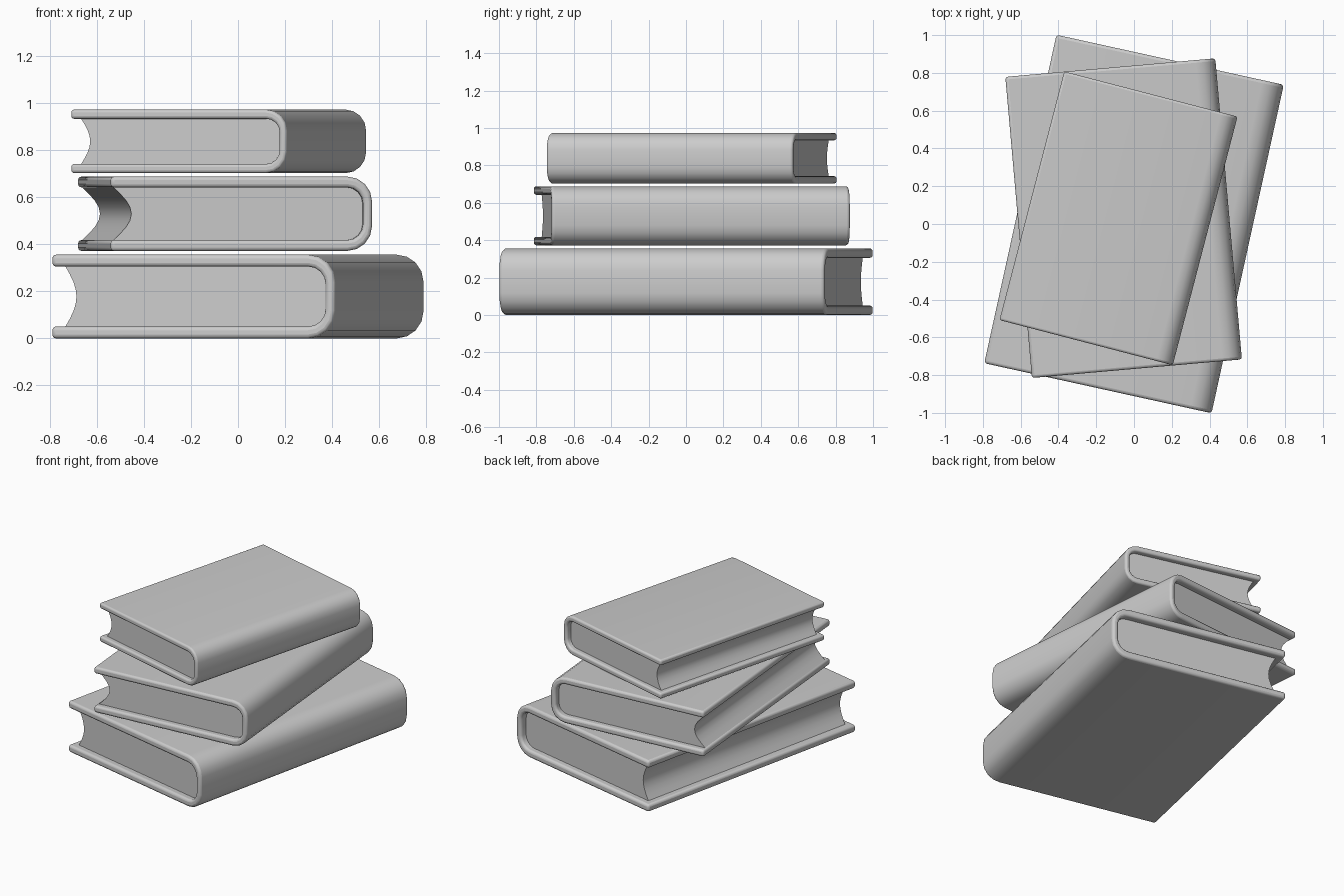
import bpy, bmesh
from math import radians, sin, cos, pi

if "Cube" in bpy.data.objects:
    bpy.data.objects.remove(bpy.data.objects["Cube"])


def arc(cx, cz, r, a0, a1, n):
    return [(cx + r * cos(radians(a0 + (a1 - a0) * i / n)),
             cz + r * sin(radians(a0 + (a1 - a0) * i / n))) for i in range(n + 1)]


def extrude(name, profile, length):
    """Extrude an x-z outline along y, centred on y = 0."""
    bm = bmesh.new()
    face = bm.faces.new([bm.verts.new((x, -length / 2, z)) for x, z in profile])
    out = bmesh.ops.extrude_face_region(bm, geom=[face])
    bmesh.ops.translate(bm, vec=(0, length, 0),
                        verts=[v for v in out["geom"] if isinstance(v, bmesh.types.BMVert)])
    bmesh.ops.recalc_face_normals(bm, faces=bm.faces)
    mesh = bpy.data.meshes.new(name)
    bm.to_mesh(mesh)
    bm.free()
    obj = bpy.data.objects.new(name, mesh)
    bpy.context.collection.objects.link(obj)
    return obj


def finish(obj, loc, angle):
    obj.location = loc
    obj.rotation_euler.z = radians(angle)
    bpy.ops.object.select_all(action='DESELECT')
    obj.select_set(True)
    bpy.context.view_layer.objects.active = obj
    bpy.ops.object.shade_smooth_by_angle(angle=radians(35))


def book(name, w, l, h, loc, angle, recess, hollow):
    t, s, r = 0.041 * w, 0.034 * w, 0.095 * w    # board, spine, corner radius
    ri = r - s
    x0, x1 = -w / 2, w / 2

    # spine end of the inside outline, bottom to top
    inner = (arc(x1 - s - ri, t + ri, ri, -90, 0, 4)
             + arc(x1 - s - ri, h - t - ri, ri, 0, 90, 4))
    outer = arc(x1 - r, r, r, -90, 0, 4) + arc(x1 - r, h - r, r, 0, 90, 4)

    # wrapped cover
    cover = extrude(name + "_cover",
                    [(x0, 0)] + outer + [(x0, h), (x0, h - t)] + inner[::-1] + [(x0, t)], l)
    bev = cover.modifiers.new("rounded_edges", 'BEVEL')
    bev.width = 0.013 * w
    bev.segments = 3
    bev.limit_method = 'ANGLE'
    bev.angle_limit = radians(50)
    finish(cover, loc, angle)

    # page block with hollow fore edge
    n = 8
    fore = [(x0 + recess + hollow * sin(pi * i / n), h - t - (h - 2 * t) * i / n)
            for i in range(n + 1)]
    pages = extrude(name + "_pages", inner + fore, l - 0.076 * w)
    finish(pages, loc, angle)


book("bottom_book", 1.232, 1.78, 0.356, (0, 0, 0), -12.4, 0.05, 0.048)
book("middle_book", 1.116, 1.60, 0.316, (-0.055, 0.031, 0.372), 5.05, 0.014, 0.077)
book("top_book", 0.948, 1.36, 0.27, (-0.082, 0.03, 0.703), -14.6, 0.037, 0.04)
